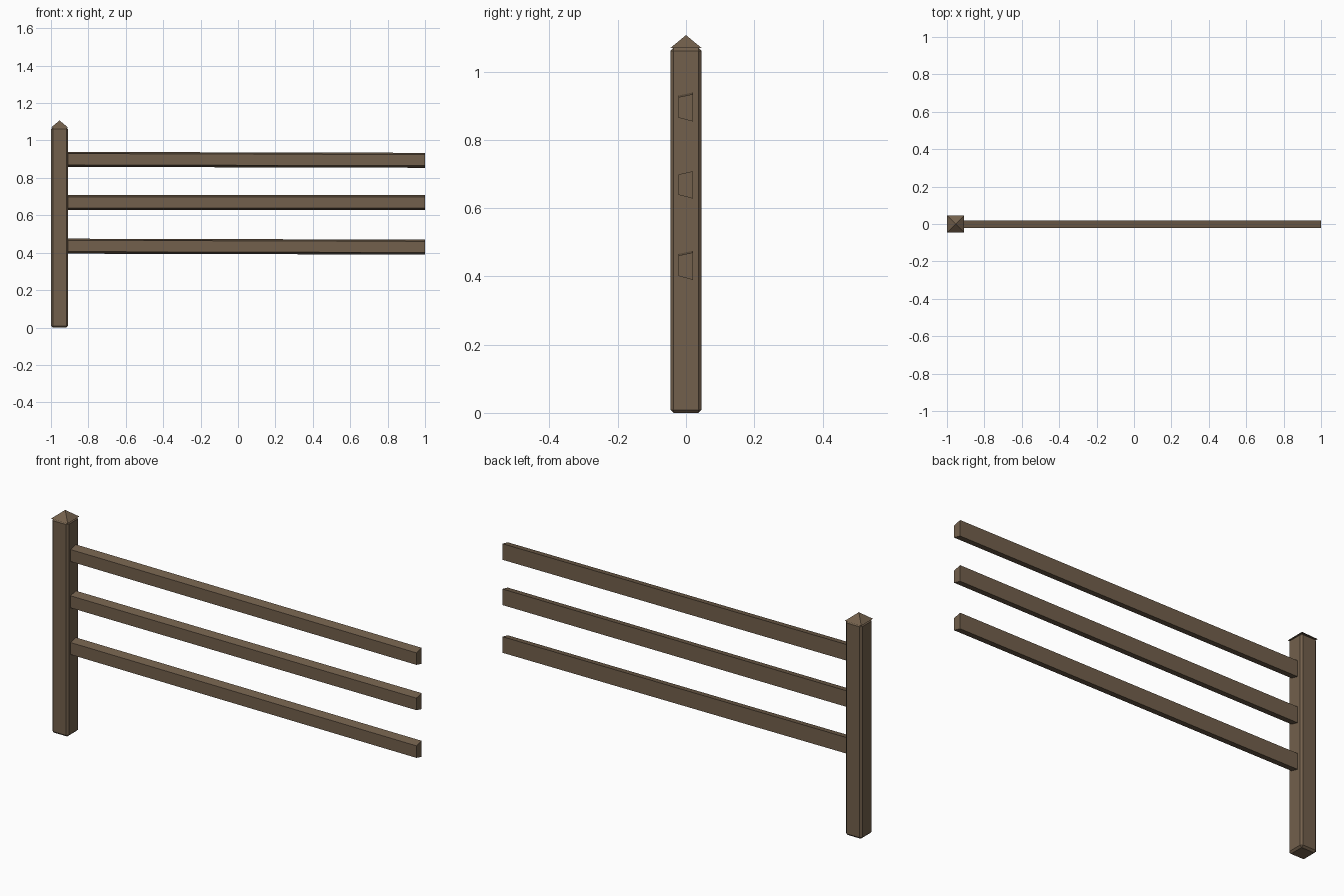
import bpy, bmesh

if "Cube" in bpy.data.objects:
    bpy.data.objects.remove(bpy.data.objects["Cube"])

wood = bpy.data.materials.new("brown wood")
wood.diffuse_color = (0.17, 0.117, 0.072, 1)
wood.use_nodes = True
wood.node_tree.nodes["Principled BSDF"].inputs["Base Color"].default_value = wood.diffuse_color

POST_X, HALF = -0.954, 0.045


def add_object(name, bm):
    bmesh.ops.recalc_face_normals(bm, faces=bm.faces)
    mesh = bpy.data.meshes.new(name)
    bm.to_mesh(mesh)
    bm.free()
    mesh.materials.append(wood)
    obj = bpy.data.objects.new(name, mesh)
    bpy.context.collection.objects.link(obj)
    return obj


# Square post with chamfered edges
bm = bmesh.new()
bmesh.ops.create_cube(bm, size=1)
for v in bm.verts:
    v.co = (POST_X + v.co.x * 2 * HALF, v.co.y * 2 * HALF, (v.co.z + 0.5) * 1.07)
bmesh.ops.bevel(bm, geom=bm.edges[:], offset=0.009, segments=1, affect='EDGES')
add_object("post", bm)

# Pyramid cap overhanging the post slightly
bm = bmesh.new()
h = 0.046
base = [bm.verts.new((POST_X + x * h, y * h, 1.069))
        for x, y in ((-1, -1), (1, -1), (1, 1), (-1, 1))]
apex = bm.verts.new((POST_X, 0, 1.107))
bm.faces.new(base)
for i in range(4):
    bm.faces.new((base[i], base[(i + 1) % 4], apex))
add_object("post_cap", bm)


# Tapered rails: the front face is shorter than the back face, some sag a little
def rail(name, z_left, z_right):
    profile = ((-0.022, -0.030), (0.020, -0.041), (0.020, 0.039), (-0.022, 0.030))
    bm = bmesh.new()
    rings = [[bm.verts.new((x, y, z + dz)) for y, dz in profile]
             for x, z in ((-0.93, z_left), (1.0, z_right))]
    for ring in rings:
        bm.faces.new(ring)
    for i in range(4):
        j = (i + 1) % 4
        bm.faces.new((rings[0][i], rings[0][j], rings[1][j], rings[1][i]))
    add_object(name, bm)


rail("top_rail", 0.900, 0.895)
rail("middle_rail", 0.669, 0.669)
rail("bottom_rail", 0.436, 0.431)
